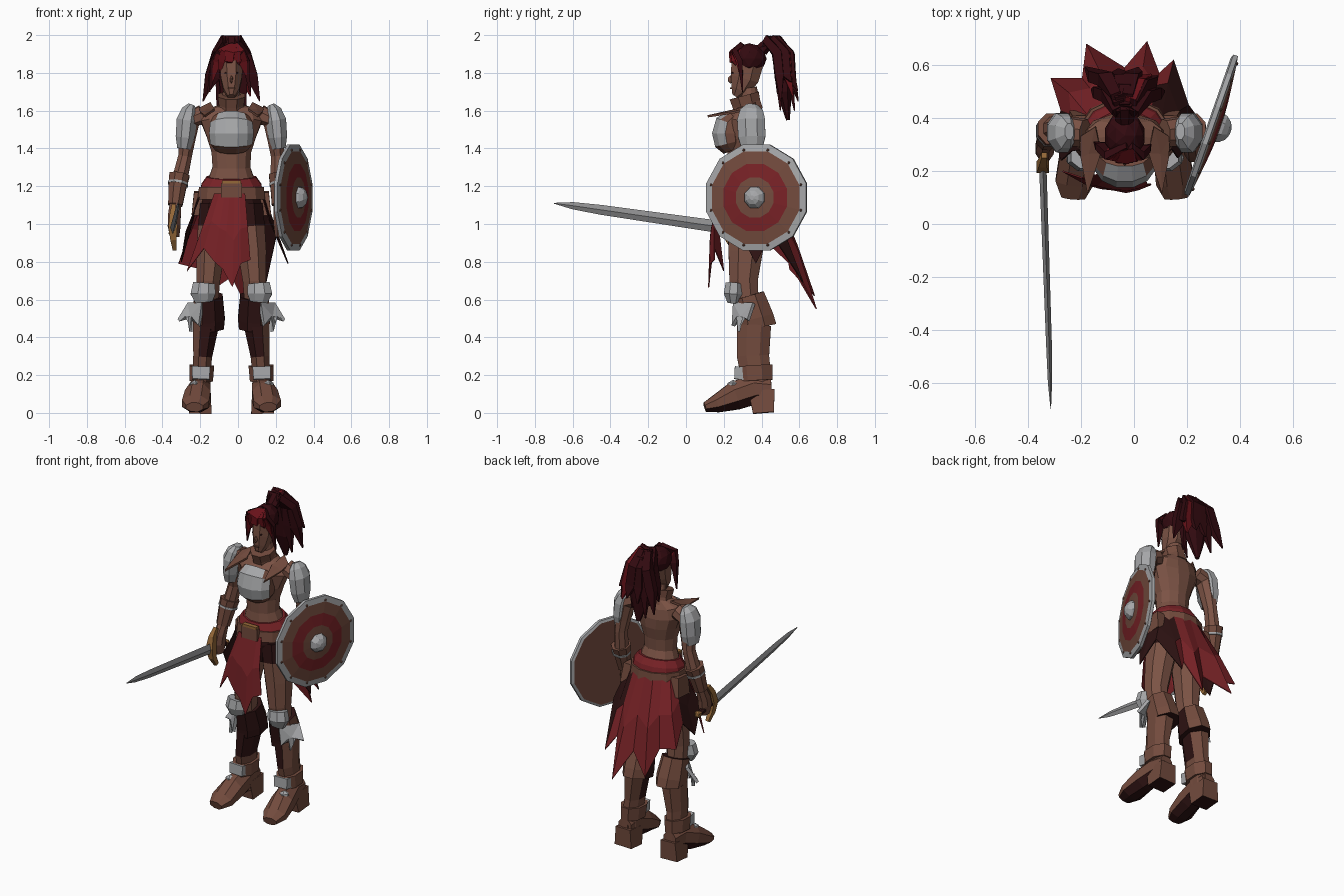
import bpy, bmesh, math
from mathutils import Vector

cube = bpy.data.objects.get("Cube")
if cube:
    bpy.data.objects.remove(cube)

CENTRE = -0.035  # body midline


def material(name, *rgb):
    mat = bpy.data.materials.new(name)
    mat.use_nodes = True
    mat.diffuse_color = (*rgb, 1)
    mat.node_tree.nodes["Principled BSDF"].inputs["Base Color"].default_value = (*rgb, 1)
    return mat


SKIN = material("skin", .2, .086, .059)
LEATHER = material("leather", .17, .07, .047)
DARK = material("dark leather", .026, .006, .006)
CLOTH = material("red cloth", .19, .016, .02)
HAIR = material("dark red hair", .032, .003, .005)
BANG = material("bright red hair", .14, .006, .01)
STEEL = material("armour steel", .38, .385, .395)
BLADE = material("blade steel", .27, .27, .275)
GOLD = material("gold", .3, .14, .04)


def place(point, side=1):
    return Vector((CENTRE + side * point[0], point[1], point[2]))


def finish(name, bm, mats, rule=None):
    bmesh.ops.recalc_face_normals(bm, faces=bm.faces)
    bm.normal_update()
    if rule:
        for face in bm.faces:
            face.material_index = int(rule(face))
    mesh = bpy.data.meshes.new(name)
    bm.to_mesh(mesh)
    bm.free()
    obj = bpy.data.objects.new(name, mesh)
    bpy.context.collection.objects.link(obj)
    for mat in mats:
        mesh.materials.append(mat)
    return obj


def tube(name, rings, *mats, side=1, n=8, diamond=False, bands=None, rule=None):
    """Loft of elliptical rings (x, y, z, half width, half depth) along a path."""
    bm = bmesh.new()
    centres = [place(r, side) for r in rings]
    loops = []
    shift = 0 if diamond else math.pi / n
    grow = 1 if diamond else 1 / math.cos(math.pi / n)
    for i, ring in enumerate(rings):
        t = (centres[min(i + 1, len(rings) - 1)] - centres[max(i - 1, 0)]).normalized()
        u = Vector((1, 0, 0))
        u = (u - u.dot(t) * t).normalized()
        v = t.cross(u)
        loop = []
        for k in range(n):
            a = math.tau * k / n + shift
            loop.append(bm.verts.new(centres[i] + grow * (u * math.cos(a) * ring[3] + v * math.sin(a) * ring[-1])))
        loops.append(loop)
    bm.faces.new(loops[0])
    for i, (low, high) in enumerate(zip(loops, loops[1:])):
        for k in range(n):
            j = (k + 1) % n
            face = bm.faces.new((low[k], low[j], high[j], high[k]))
            face.material_index = bands[i] if bands else 0
    bm.faces.new(loops[-1]).material_index = bands[-1] if bands else 0
    return finish(name, bm, mats, rule)


def blob(name, centre, radii, *mats, side=1, rule=None, detail=1):
    bm = bmesh.new()
    bmesh.ops.create_icosphere(bm, subdivisions=detail, radius=1)
    for v in bm.verts:
        v.co = place(centre, side) + v.co * Vector(radii)
    return finish(name, bm, mats, rule)


def thicken(obj, depth):
    mod = obj.modifiers.new("thickness", "SOLIDIFY")
    mod.thickness = depth
    mod.offset = 0


def plate(name, points, mat, side=1, depth=.012):
    bm = bmesh.new()
    verts = [bm.verts.new(place(p, side)) for p in points]
    hub = bm.verts.new(sum((v.co for v in verts), Vector()) / len(verts))
    for a, b in zip(verts, verts[1:] + verts[:1]):
        bm.faces.new((a, b, hub))
    thicken(finish(name, bm, [mat]), depth)


def curtain(name, tops, hems, push, *mats, rule=None):
    """Hanging cloth with a jagged hem and a bulged middle row."""
    bm = bmesh.new()
    columns = []
    for top, hem in zip(tops, hems):
        top, hem = place(top), place(hem)
        middle = (top + hem) / 2 + Vector((0, push, 0))
        columns.append([bm.verts.new(p) for p in (top, middle, hem)])
    for a, b in zip(columns, columns[1:]):
        for k in range(2):
            bm.faces.new((a[k], b[k], b[k + 1], a[k + 1]))
    thicken(finish(name, bm, mats, rule), .006)


# Torso, neck and chest armour with a steel front
tube("torso", [(0, .33, .97, .11, .09), (0, .335, 1.1, .16, .125), (0, .325, 1.2, .135, .11),
               (0, .31, 1.3, .1, .085), (0, .31, 1.38, .105, .09), (0, .31, 1.46, .13, .105),
               (0, .32, 1.54, .16, .1), (0, .34, 1.6, .14, .07), (0, .345, 1.635, .055, .05),
               (0, .33, 1.72, .042, .045)], SKIN, DARK, n=12,
     rule=lambda f: f.calc_center_median().z < 1.16)
tube("chest_plate", [(0, .255, 1.395, .085, .06), (0, .24, 1.43, .112, .088), (0, .233, 1.48, .118, .095),
                     (0, .24, 1.53, .112, .085), (0, .265, 1.56, .095, .06)], LEATHER, STEEL, n=12,
     rule=lambda f: f.normal.y < -.35 and f.calc_center_median().z > 1.42)

# Head and face
tube("head", [(0, .262, 1.675, .02, .02), (0, .285, 1.71, .042, .05), (0, .31, 1.77, .056, .075),
              (0, .325, 1.85, .062, .085), (0, .33, 1.91, .05, .07), (0, .33, 1.94, .02, .03)], SKIN)
blob("nose", (0, .235, 1.765), (.009, .016, .022), SKIN)
tube("mouth", [(0, .237, 1.715, .018, .004), (0, .237, 1.722, .018, .004)], LEATHER, n=4)

# Hair cap, swept bangs and ponytail
blob("hair_cap", (0, .335, 1.875), (.078, .092, .082), HAIR, BANG, detail=2,
     rule=lambda f: f.calc_center_median().y < .28)
for i, (x, z) in enumerate([(-.1, 1.7), (-.085, 1.76), (-.055, 1.81), (-.015, 1.85), (.035, 1.84),
                            (.07, 1.78), (.085, 1.7)]):
    tube(f"bang_{i}", [(.015, .29, 1.945, .018, .013), (x * .6, .24 + abs(x) * .2, 1.905, .026, .015),
                       (x * .9, .235 + abs(x) * .6, 1.86, .022, .013),
                       (x * 1.15, .24 + abs(x) * .7, z, .003, .003)], HAIR if i in (0, 6) else BANG, n=4)
tube("ponytail_core", [(0, .4, 1.92, .035, .035), (0, .44, 1.96, .04, .035), (0, .49, 1.94, .05, .045),
                       (0, .515, 1.83, .065, .05), (0, .52, 1.7, .065, .04), (0, .54, 1.55, .012, .01)], HAIR)
for i in range(13):
    x = (i - 6) / 6
    back = .035 * math.cos(i * 2.4)
    tube(f"ponytail_lock_{i}", [(x * .02, .42, 1.935, .016, .018), (x * .035, .455 + back, 1.978, .02, .02),
                                (x * .075, .515 + back, 1.9, .028, .024), (x * .11, .525 + back, 1.78, .03, .022),
                                (x * .15, .545 + back * 1.4, 1.55 + abs(x) * .1 + .06 * (i % 3), .003, .003)],
         BANG if i == 10 else HAIR, n=4)

# Collar
tube("collar", [(0, .335, 1.59, .08, .075), (0, .32, 1.635, .066, .075), (0, .308, 1.68, .072, .08)], LEATHER)

# Belt, sash and buckle
tube("sash", [(0, .33, 1.17, .165, .135), (0, .325, 1.21, .158, .13), (0, .32, 1.25, .13, .11)], CLOTH, n=12)
tube("belt", [(0, .33, 1.13, .178, .148), (0, .33, 1.195, .172, .142)], LEATHER, n=12)
tube("buckle", [(0, .18, 1.14, .055, .015), (0, .18, 1.215, .055, .015)], LEATHER, n=4)
tube("buckle_trim", [(0, .178, 1.215, .05, .015), (0, .178, 1.23, .05, .015)], GOLD, n=4)

# Front cloth panel
front_hem = [(-.235, .2, .75), (-.145, .15, .87), (-.09, .135, .8), (-.045, .13, .76),
             (.005, .12, .665), (.05, .13, .79), (.1, .15, .81)]
front_top = [(-.09 + .027 * i, .19 - .015 * math.sin(math.pi * i / 6), 1.16) for i in range(7)]
curtain("front_cloth", front_top, front_hem, -.02, CLOTH)

# Rear skirt with torn points, dark leather over the hips
rear_hem = [(.2, .25, 1.02), (.3, .37, .79), (.24, .45, .95), (.185, .62, .69), (.13, .57, .78),
            (.085, .69, .55), (0, .59, .72), (-.145, .68, .62), (-.16, .55, .76), (-.28, .55, .79),
            (-.24, .43, .9), (-.265, .34, .8), (-.24, .24, .96)]
angles = [math.radians(-20 + 220 * i / 12) for i in range(13)]
rear_top = [(.17 * math.cos(a), .33 + .142 * math.sin(a), 1.16) for a in angles]
curtain("rear_skirt", rear_top, rear_hem, .015, CLOTH, DARK,
        rule=lambda f: f.calc_center_median().y < .41
        or (f.calc_center_median().x > .06 and f.calc_center_median().y < .54))

for side, word in ((1, "left_"), (-1, "right_")):
    plate(word + "lapel", [(.09, .27, 1.605), (.14, .115, 1.57), (.165, .25, 1.59), (.17, .33, 1.61),
                           (.11, .37, 1.64)], LEATHER, side)
    blob(word + "eye", (.026, .247, 1.8), (.014, .008, .005), DARK, side=side)

    # Arm, shoulder guard, bracer and hand, the left one held in behind the shield
    tuck = .045 if side == 1 else 0
    tube(word + "arm", [(.15, .345, 1.58, .05, .05), (.215, .35, 1.55, .05, .055), (.235, .36, 1.44, .042, .05),
                        (.245, .37, 1.36, .036, .042), (.27 - tuck / 2, .36, 1.25, .04, .045),
                        (.295 - tuck, .32, 1.1, .03, .034)], SKIN, side=side)
    tube(word + "shoulder_guard", [(.252, .35, 1.4, .035, .055), (.245, .348, 1.46, .05, .072),
                                   (.236, .345, 1.55, .054, .074), (.222, .347, 1.6, .042, .06),
                                   (.21, .35, 1.63, .018, .03)], STEEL, side=side)
    tube(word + "bracer", [(.275 - tuck / 2, .36, 1.26, .054, .06), (.285 - tuck * .7, .345, 1.2, .047, .052),
                           (.297 - tuck, .32, 1.1, .038, .042)], LEATHER, side=side)
    tube(word + "bracer_band", [(.281 - tuck * .6, .352, 1.22, .053, .058),
                                (.283 - tuck * .6, .349, 1.208, .053, .058)], STEEL, side=side)
    tube(word + "hand", [(.297 - tuck, .32, 1.1, .03, .034), (.302 - tuck, .295, 1.04, .034, .045),
                         (.303 - tuck, .285, .99, .034, .05), (.3 - tuck, .285, .93, .024, .035)],
         LEATHER, side=side)
    tube(word + "hip_pouch", [(.18, .37, 1.05, .03, .06), (.172, .36, 1.17, .026, .05)], LEATHER, n=4, side=side)

    # Leg
    tube(word + "leg", [(.085, .335, 1.1, .08, .11), (.095, .325, .98, .082, .105), (.11, .315, .85, .075, .09),
                        (.122, .305, .7, .062, .075), (.125, .32, .58, .055, .065)], SKIN, DARK, side=side,
         rule=lambda f: f.calc_center_median().z > 1.02)

    # Boot, dark on the inner face and the sole
    def inner(face, side=side):
        return face.normal.x * side < .3 and face.normal.y < .5 and face.calc_center_median().z > .25

    def sole(face):
        return face.normal.z < -.45
    tube(word + "boot_cuff", [(.12, .375, .45, .08, .105), (.12, .365, .5, .085, .1), (.122, .33, .62, .075, .085)],
         LEATHER, DARK, side=side, rule=inner)
    tube(word + "boot_shaft", [(.16, .375, .06, .05, .08), (.158, .37, .2, .046, .08), (.152, .355, .3, .05, .085),
                               (.135, .36, .46, .068, .09)], LEATHER, DARK, side=side, rule=inner)
    tube(word + "ankle_cuff", [(.16, .365, .17, .062, .092), (.157, .36, .25, .066, .098)], LEATHER, side=side)
    tube(word + "heel", [(.165, .41, 0, .06, .055), (.162, .4, .12, .052, .07)], LEATHER, DARK, n=4, side=side,
         rule=sole)
    tube(word + "foot", [(.162, .45, .125, .045, .06), (.165, .36, .125, .055, .08), (.178, .26, .09, .068, .075),
                         (.19, .16, .048, .072, .047), (.195, .1, .03, .045, .025)], LEATHER, DARK, side=side,
         rule=sole)

    # Leg armour
    tube(word + "knee_guard", [(.145, .25, .585, .045, .03), (.15, .25, .63, .066, .05),
                               (.145, .255, .685, .058, .045)], STEEL, side=side)
    plate(word + "calf_guard", [(.15, .255, .58), (.17, .25, .46), (.21, .27, .5), (.215, .28, .43),
                                (.24, .31, .51), (.28, .33, .49), (.225, .36, .58)], STEEL, side, .02)
    tube(word + "ankle_guard", [(.162, .29, .175, .045, .035), (.16, .3, .24, .048, .042)], STEEL, n=4, side=side)
    blob(word + "instep_guard", (.195, .25, .145), (.032, .035, .03), STEEL, side=side)

# Sword in the right hand
tube("blade", [(.31, .21, .98, .014, .033), (.287, -.45, 1.075, .011, .026), (.283, -.6, 1.097, .008, .019),
               (.28, -.7, 1.11, .001, .002)], BLADE, side=-1, n=4, diamond=True)
tube("grip", [(.311, .36, .96, .017, .017), (.31, .21, .98, .015, .015)], DARK, side=-1)
blob("pommel", (.311, .37, .958), (.025, .025, .025), GOLD, side=-1)
tube("guard", [(.3, .255, .865, .01, .012), (.307, .225, .92, .016, .018), (.31, .215, .985, .024, .022),
               (.31, .23, 1.05, .016, .018), (.305, .26, 1.1, .01, .012)], GOLD, side=-1, n=4)

# Shield on the left arm
hub, axis = Vector((.325, .375, 1.14)), Vector((.944, -.33, 0))
across, up = Vector((.33, .944, 0)), Vector((0, 0, 1))


def shield_rings(profile):
    return [(*(hub + axis * offset), radius, radius) for offset, radius in profile]


tube("shield", shield_rings([(-.012, .265), (-.006, .28), (.012, .28), (.018, .245), (.026, .178),
                             (.034, .106), (.038, .05)]), LEATHER, STEEL, CLOTH, n=12,
     bands=[1, 1, 1, 0, 2, 0])
tube("shield_boss", shield_rings([(.03, .058), (.05, .052), (.07, .035), (.08, .012)]), STEEL)
for i in range(12):
    a = math.tau * (i + .5) / 12
    spot = hub + axis * .016 + (across * math.cos(a) + up * math.sin(a)) * .26
    blob(f"shield_rivet_{i}", spot, (.008, .008, .008), LEATHER)
